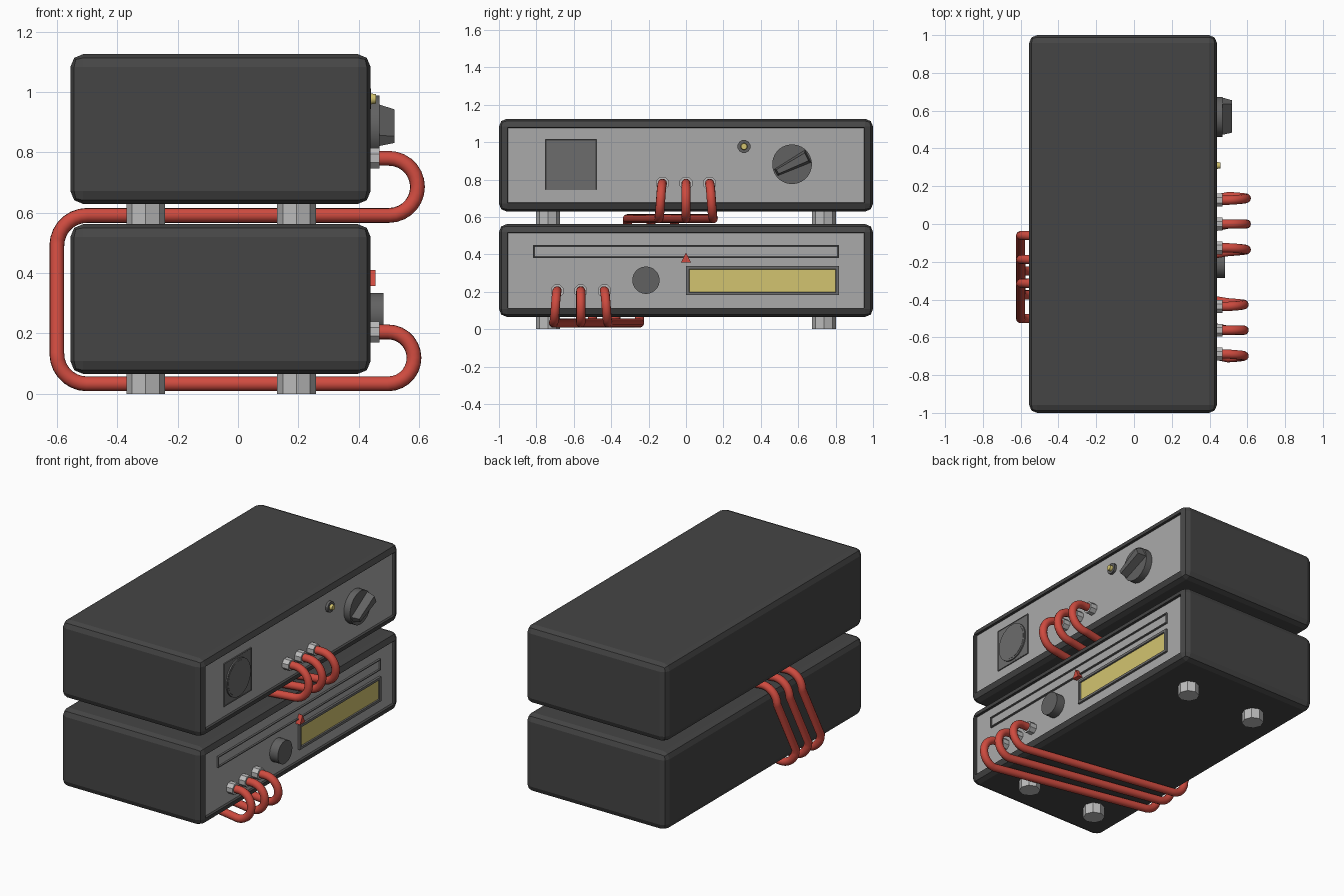
import bpy, bmesh
from math import sin, cos, pi, radians
from mathutils import Matrix, Vector

if "Cube" in bpy.data.objects:
    bpy.data.objects.remove(bpy.data.objects["Cube"])


def mat(name, r, g, b):
    m = bpy.data.materials.new(name)
    m.diffuse_color = (r, g, b, 1)
    m.use_nodes = True
    m.node_tree.nodes["Principled BSDF"].inputs["Base Color"].default_value = m.diffuse_color
    return m


DARK = mat("dark_case", 0.06, 0.06, 0.06)
PANEL = mat("panel_grey", 0.4, 0.4, 0.4)
TRIM = mat("trim_grey", 0.15, 0.15, 0.15)
KNOB = mat("knob_grey", 0.12, 0.12, 0.12)
METAL = mat("light_metal", 0.5, 0.5, 0.5)
RED = mat("cable_red", 0.62, 0.07, 0.05)
YELLOW = mat("display_yellow", 0.65, 0.55, 0.16)


def finish(bm, name, *mats):
    me = bpy.data.meshes.new(name)
    bmesh.ops.recalc_face_normals(bm, faces=bm.faces[:])
    bm.to_mesh(me)
    bm.free()
    ob = bpy.data.objects.new(name, me)
    bpy.context.collection.objects.link(ob)
    for m in mats:
        me.materials.append(m)
    return ob


def recessed_box(name, x, y, z, rim, depth, mats, bevel=0):
    """Box between (min, max) pairs whose +x face is sunk inside a rim."""
    bm = bmesh.new()
    bmesh.ops.create_cube(bm, size=1)
    for v in bm.verts:
        v.co = Vector([sum(r) / 2 + c * (r[1] - r[0]) for c, r in zip(v.co, (x, y, z))])
    if bevel:
        bmesh.ops.bevel(bm, geom=bm.edges[:], offset=bevel, segments=2,
                        profile=0.5, affect='EDGES')
    bm.normal_update()
    face = max((f for f in bm.faces if f.normal.x > 0.99), key=lambda f: f.calc_area())
    bmesh.ops.inset_region(bm, faces=[face], thickness=rim)
    bmesh.ops.inset_region(bm, faces=[face], thickness=0.003, depth=-depth)
    face.material_index = 1
    return finish(bm, name, *mats)


def disc(name, x0, x1, y, z, r, m, sides=32, r2=None, smooth=True):
    """Cylinder along x."""
    bm = bmesh.new()
    bmesh.ops.create_cone(bm, cap_ends=True, segments=sides, radius1=r,
                          radius2=r if r2 is None else r2, depth=x1 - x0,
                          matrix=Matrix.Translation(((x0 + x1) / 2, y, z))
                          @ Matrix.Rotation(pi / 2, 4, 'Y')
                          @ Matrix.Rotation(pi / sides, 4, 'Z'))
    ob = finish(bm, name, m)
    if smooth:
        bpy.ops.object.select_all(action='DESELECT')
        ob.select_set(True)
        bpy.context.view_layer.objects.active = ob
        bpy.ops.object.shade_smooth_by_angle(angle=radians(30))
    return ob


# Cases with sunken front panels, each on four octagonal feet
FACE = 0.424
for label, base in (("lower", 0.0), ("upper", 0.563)):
    recessed_box(label + "_case", (-0.555, 0.439), (-1, 1), (base + 0.066, base + 0.562),
                 0.006, 0.439 - FACE, (DARK, PANEL), bevel=0.042)
    for sx in (-1, 1):
        for sy in (-1, 1):
            bm = bmesh.new()
            bmesh.ops.create_cone(bm, cap_ends=True, segments=8, radius1=0.064,
                                  radius2=0.064, depth=0.075,
                                  matrix=Matrix.Translation((-0.056 + sx * 0.25, sy * 0.738,
                                                             base + 0.0375)))
            finish(bm, label + "_foot", METAL)

# Upper panel: square socket with ring
recessed_box("socket_plate", (0.41, 0.431), (-0.754, -0.476), (0.743, 1.016),
             0.004, 0.002, (TRIM, TRIM))
disc("socket_rim", 0.42, 0.437, -0.615, 0.879, 0.12, TRIM)
disc("socket_face", 0.42, 0.4385, -0.615, 0.879, 0.108, TRIM)

# Upper panel: indicator lamp
disc("lamp_ring", 0.41, 0.44, 0.31, 0.977, 0.035, KNOB, 12)
disc("lamp", 0.42, 0.457, 0.31, 0.977, 0.022, YELLOW, 12, 0.016)

# Upper panel: selector knob with tapered grip
disc("selector_dial", 0.41, 0.468, 0.567, 0.882, 0.106, KNOB, 32)
bm = bmesh.new()
bmesh.ops.create_cube(bm, size=1)
for v in bm.verts:
    top = v.co.x > 0
    y = v.co.y * (0.175 if top else 0.195)
    w = (0.042 if top else 0.07) * (0.6 if v.co.y < 0 else 1.1)
    v.co = Vector((0.518 if top else 0.46, y, v.co.z * w))
bm.transform(Matrix.Translation((0, 0.567, 0.882)) @ Matrix.Rotation(radians(27), 4, 'X'))
finish(bm, "selector_grip", KNOB)

# Lower panel: tuning slot, display window, round knob
recessed_box("tuning_slot", (0.41, 0.436), (-0.818, 0.818), (0.38, 0.45),
             0.009, 0.008, (TRIM, PANEL))
recessed_box("display_window", (0.41, 0.438), (0.0, 0.818), (0.182, 0.338),
             0.022, 0.008, (TRIM, YELLOW))
disc("tuning_knob", 0.41, 0.482, -0.214, 0.262, 0.073, KNOB, 32)

# Red triangular pointer on the slot
bm = bmesh.new()
tri = bm.faces.new([bm.verts.new((0.425, y, z))
                    for y, z in ((-0.026, 0.357), (0.026, 0.357), (0, 0.41))])
ext = bmesh.ops.extrude_face_region(bm, geom=[tri])["geom"]
bmesh.ops.translate(bm, vec=(0.031, 0, 0),
                    verts=[g for g in ext if isinstance(g, bmesh.types.BMVert)])
finish(bm, "slot_pointer", RED)


def arc(cx, cz, r, a0, a1, y0, y1, n):
    pts = []
    for i in range(n + 1):
        t = i / n
        a = radians(a0 + (a1 - a0) * t)
        pts.append((cx + r * cos(a), y0 + (y1 - y0) * t, cz + r * sin(a)))
    return pts


# Three cables wrapping the lower case, with a jack at each end
for k in (-1, 0, 1):
    y, fan = k * 0.126, k * 0.146
    drop = -0.1875
    path = [(0.43, y, 0.78)]
    path += arc(0.5, 0.6855, 0.0945, 90, -90, y, fan, 14)
    path += arc(-0.5, 0.491, 0.1, 90, 180, y + drop, y + drop, 7)
    path += arc(-0.5, 0.133, 0.1, 180, 270, y + 2 * drop, y + 2 * drop, 7)
    path += arc(0.497, 0.119, 0.086, -90, 90, fan + 3 * drop, y + 3 * drop, 14)
    path += [(0.43, y + 3 * drop, 0.205)]
    cu = bpy.data.curves.new("cable", 'CURVE')
    cu.dimensions = '3D'
    cu.bevel_depth = 0.0245
    cu.bevel_resolution = 4
    sp = cu.splines.new('POLY')
    sp.points.add(len(path) - 1)
    for p, co in zip(sp.points, path):
        p.co = (*co, 1)
    sp.use_smooth = True
    cu.materials.append(RED)
    ob = bpy.data.objects.new("cable", cu)
    bpy.context.collection.objects.link(ob)
    bpy.ops.object.select_all(action='DESELECT')
    ob.select_set(True)
    bpy.context.view_layer.objects.active = ob
    bpy.ops.object.convert(target='MESH')
    disc("upper_jack", 0.41, 0.468, y, 0.78, 0.037, METAL, 8, smooth=False)
    disc("lower_jack", 0.41, 0.468, y + 3 * drop, 0.205, 0.037, METAL, 8, smooth=False)
